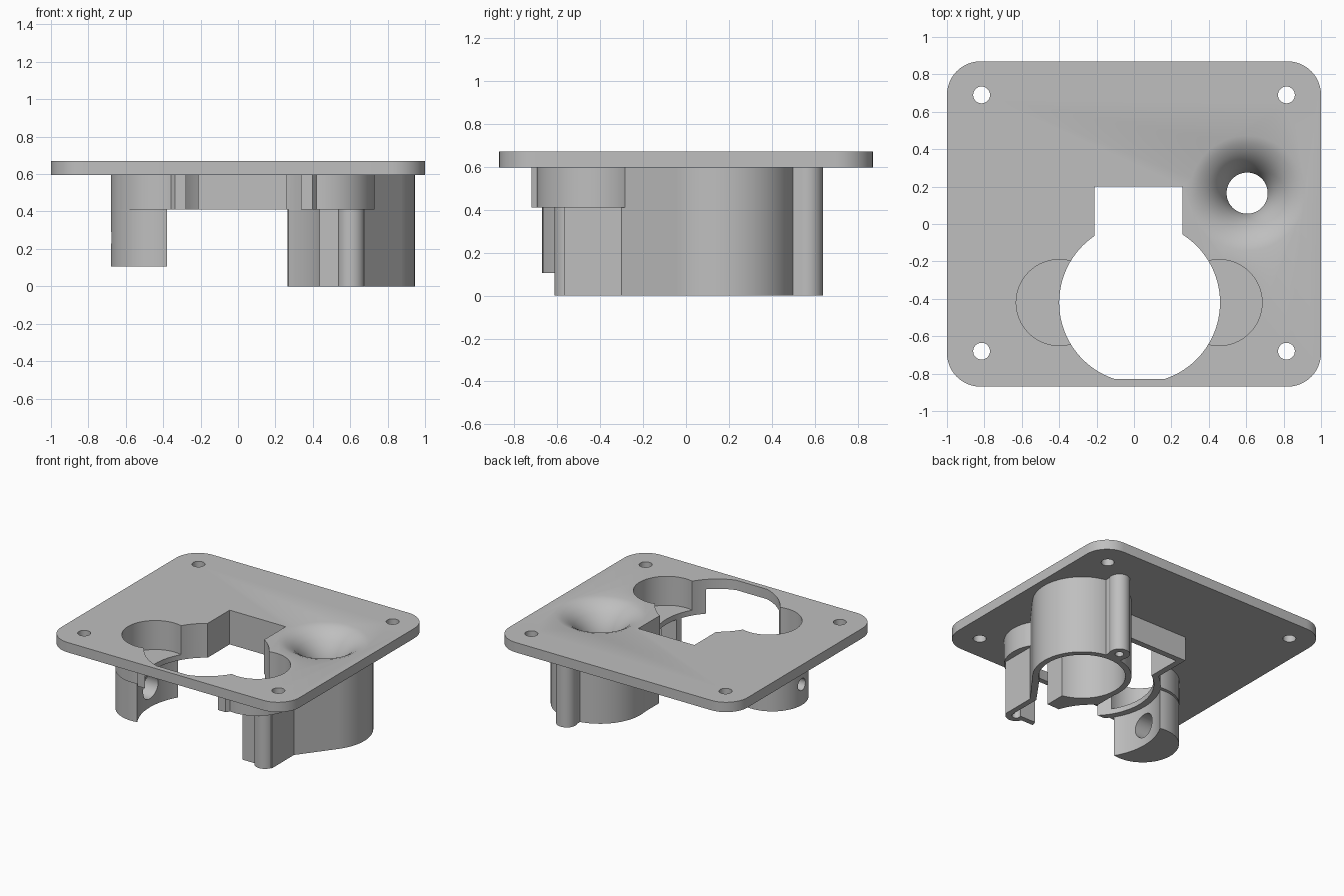
import bpy, bmesh
from math import sin, cos, pi, radians

if "Cube" in bpy.data.objects:
    bpy.data.objects.remove(bpy.data.objects["Cube"])

grey = bpy.data.materials.new("grey_plastic")
grey.diffuse_color = (0.52, 0.52, 0.52, 1)
grey.use_nodes = True
grey.node_tree.nodes["Principled BSDF"].inputs["Base Color"].default_value = grey.diffuse_color


def arc(cx, cy, r, a0, a1, n):
    """Points along an arc, angles in degrees, both ends included."""
    return [(cx + r * cos(radians(a0 + (a1 - a0) * i / n)),
             cy + r * sin(radians(a0 + (a1 - a0) * i / n))) for i in range(n + 1)]


def finish(bm, name):
    bmesh.ops.recalc_face_normals(bm, faces=bm.faces)
    me = bpy.data.meshes.new(name)
    bm.to_mesh(me)
    bm.free()
    me.materials.append(grey)
    ob = bpy.data.objects.new(name, me)
    bpy.context.collection.objects.link(ob)
    return ob


def prism(name, pts, z0, z1, round_top=0):
    """Extrude a closed xy outline from z0 to z1, optionally rounding the top rim."""
    bm = bmesh.new()
    low = [bm.verts.new((x, y, z0)) for x, y in pts]
    high = [bm.verts.new((x, y, z1)) for x, y in pts]
    bm.faces.new(low[::-1])
    top = bm.faces.new(high)
    for i in range(len(pts)):
        j = (i + 1) % len(pts)
        bm.faces.new((low[i], low[j], high[j], high[i]))
    if round_top:
        bmesh.ops.bevel(bm, geom=list(top.edges), offset=round_top, segments=5,
                        profile=0.5, affect='EDGES')
    return finish(bm, name)


def disc(name, cx, cy, r, z0, z1, n=64):
    return prism(name, arc(cx, cy, r, 0, 360, n)[:-1], z0, z1)


def box(name, x0, x1, y0, y1, z0, z1):
    return prism(name, [(x0, y0), (x1, y0), (x1, y1), (x0, y1)], z0, z1)


def lathe(name, cx, cy, profile, n=72):
    """Closed solid of revolution about a vertical axis, profile as (radius, z)."""
    bm = bmesh.new()
    rings = [[bm.verts.new((x, y, z)) for x, y in arc(cx, cy, r, 0, 360, n)[:-1]]
             for r, z in profile]
    bm.faces.new(rings[0])
    bm.faces.new(rings[-1])
    for a, b in zip(rings, rings[1:]):
        for i in range(n):
            j = (i + 1) % n
            bm.faces.new((a[i], a[j], b[j], b[i]))
    return finish(bm, name)


def rod_x(name, x0, x1, y, z, r):
    """Cylinder lying along x."""
    ob = disc(name, 0, 0, r, x0, x1, 40)
    for v in ob.data.vertices:
        a, b, c = v.co
        v.co = (c, y + a, z + b)
    return ob


def combine(target, other, op):
    m = target.modifiers.new("combine", 'BOOLEAN')
    m.operation, m.solver, m.object = op, 'EXACT', other
    bpy.context.view_layer.objects.active = target
    bpy.ops.object.modifier_apply(modifier=m.name)
    bpy.data.objects.remove(other)


def add(other):
    combine(plate, other, 'UNION')


def cut(other):
    combine(plate, other, 'DIFFERENCE')


MX, MY = 0.03, -0.42      # centre of the large opening
FX, FY = 0.605, 0.165     # centre of the funnel

# cover plate with rounded corners and rim
outline = []
for cx, cy, a in ((0.82, 0.69, 0), (-0.82, 0.69, 90), (-0.82, -0.69, 180), (0.82, -0.69, 270)):
    outline += arc(cx, cy, 0.18, a, a + 90, 12)
plate = prism("mounting_plate", outline, 0.595, 0.67, 0.04)

# collar below the opening, trimmed flat at the front
collar = disc("collar", MX, MY, 0.475, 0.41, 0.62, 96)
combine(collar, disc("collar_left", -0.40, MY, 0.275, 0.41, 0.62), 'UNION')
combine(collar, disc("collar_right", 0.455, MY, 0.275, 0.41, 0.62), 'UNION')
combine(collar, box("collar_notch", -0.255, 0.305, -0.3, 0.245, 0.41, 0.62), 'UNION')
combine(collar, box("front_trim", -1, 1, -1.2, -0.72, 0.3, 0.8), 'DIFFERENCE')
add(collar)

# crescent leg on the left
leg = arc(-0.43, MY, 0.25, 78.5, 281.5, 40) + arc(MX, MY, 0.478, 210.8, 149.2, 20)[1:-1]
add(prism("left_leg", leg, 0.105, 0.615))

# funnel housing with front neck and two screw bosses
housing = disc("housing", FX, FY, 0.34, 0, 0.625, 96)
combine(housing, prism("neck", [(0.27, FY), (0.27, -0.565), (0.68, -0.565), (0.68, -0.30),
                                (0.877, -0.04), (0.877, FY)], 0, 0.625), 'UNION')
combine(housing, box("back_web", 0.54, 0.67, 0.40, 0.565, 0, 0.625), 'UNION')
for by in (-0.54, 0.565):
    combine(housing, disc("boss", FX, by, 0.073, 0, 0.625, 40), 'UNION')
# hollow inside of the housing, open towards the large opening
combine(housing, disc("bore", FX, FY, 0.298, -0.1, 0.41, 96), 'DIFFERENCE')
combine(housing, prism("channel", [(0.54, FY), (0.54, -0.28), (0.38, -0.285), (0.38, -0.525),
                                   (0.638, -0.525), (0.638, -0.285), (0.82, -0.03),
                                   (0.82, FY)], -0.1, 0.41), 'DIFFERENCE')
add(housing)

# large opening with flat front and square notch
opening = disc("opening", MX, MY, 0.43, -0.2, 0.9, 96)
combine(opening, box("flat", -1, 1, -1.2, -0.83, -0.3, 1), 'DIFFERENCE')
combine(opening, box("notch", -0.21, 0.26, -0.3, 0.20, -0.2, 0.9), 'UNION')
cut(opening)

# side pockets with a floor
for px in (-0.40, 0.455):
    cut(disc("pocket", px, MY, 0.23, 0.45, 0.9))

# funnel, flared towards the top
cut(lathe("funnel", FX, FY, [(0.11, 0.3), (0.11, 0.44), (0.12, 0.49), (0.145, 0.545), (0.18, 0.595),
                             (0.22, 0.632), (0.265, 0.657), (0.31, 0.671), (0.31, 0.8)]))

# screw holes
for hx in (-0.815, 0.815):
    for hy in (-0.68, 0.69):
        cut(disc("plate_hole", hx, hy, 0.045, 0.4, 0.9, 32))
for by in (-0.54, 0.565):
    cut(disc("boss_hole", FX, by, 0.03, -0.1, 0.35, 24))

# stepped cross hole through the leg
cut(rod_x("leg_hole_wide", -0.58, -0.2, MY, 0.26, 0.09))
cut(rod_x("leg_hole_narrow", -0.9, -0.5, MY, 0.26, 0.045))

# smooth shading with crisp edges
bpy.ops.object.select_all(action='DESELECT')
plate.select_set(True)
bpy.context.view_layer.objects.active = plate
bpy.ops.object.shade_smooth_by_angle(angle=radians(30))
